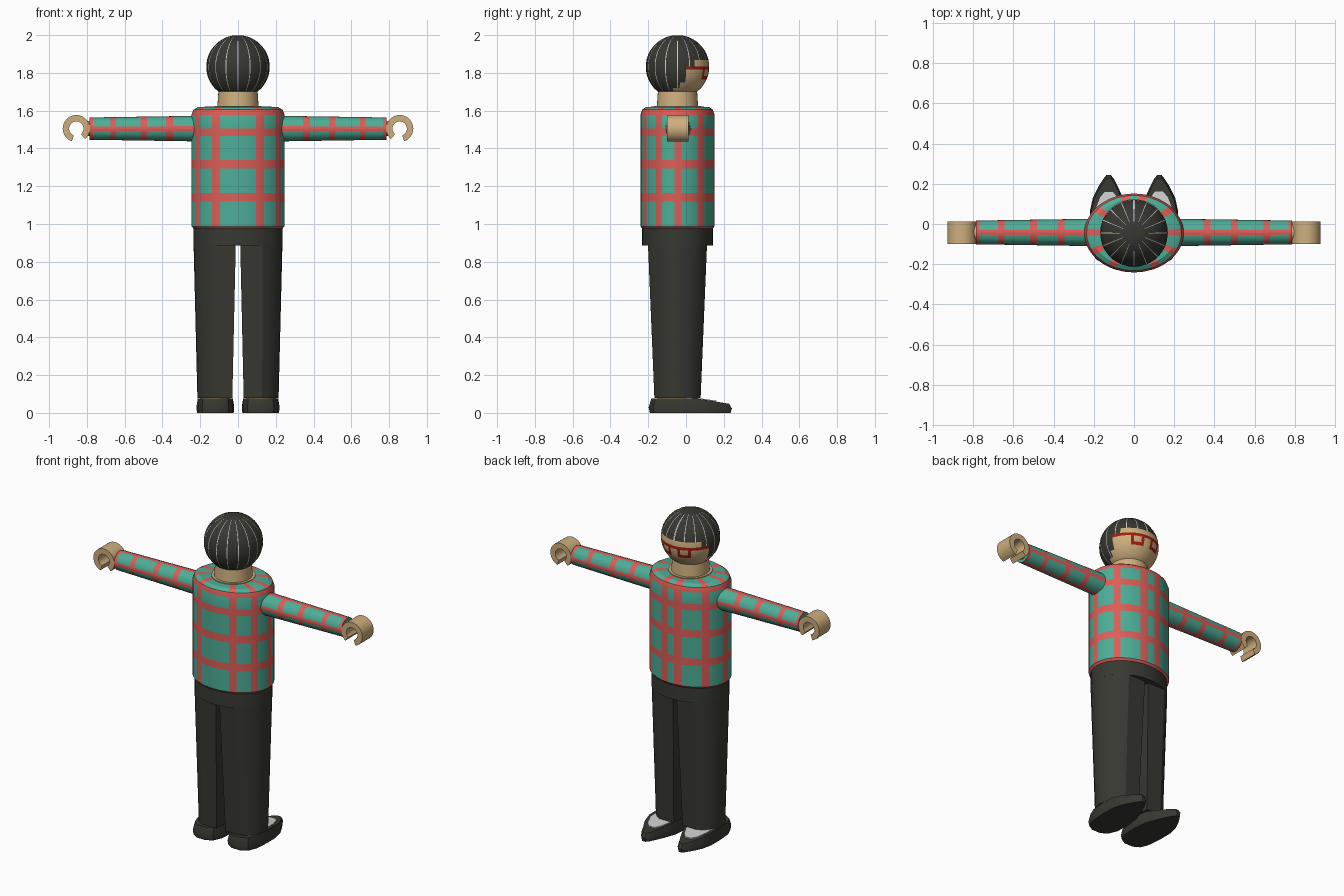
import bpy, bmesh, math
from math import sin, cos, radians

if "Cube" in bpy.data.objects:
    bpy.data.objects.remove(bpy.data.objects["Cube"])

CY = -0.045  # body axis in y


def material(name, rgb):
    m = bpy.data.materials.new(name)
    m.diffuse_color = (*rgb, 1)
    m.use_nodes = True
    m.node_tree.nodes["Principled BSDF"].inputs["Base Color"].default_value = m.diffuse_color
    return m


MATS = [material("teal_cloth", (0.075, 0.42, 0.31)),
        material("red_cloth", (0.72, 0.11, 0.095)),
        material("skin", (0.62, 0.43, 0.21)),
        material("black", (0.04, 0.04, 0.032)),
        material("light_grey", (0.62, 0.62, 0.62)),
        material("dark_red", (0.36, 0.012, 0.005))]
TEAL, RED, SKIN, BLACK, GREY, SPECS = range(6)


def loft(name, rings, paint, cap=None):
    """Skin a list of closed rings, cap both ends, colour faces by paint(ring, segment)."""
    bm = bmesh.new()
    vr = [[bm.verts.new(p) for p in r] for r in rings]
    n = len(vr[0])
    for i in range(len(vr) - 1):
        for j in range(n):
            k = (j + 1) % n
            f = bm.faces.new((vr[i][j], vr[i][k], vr[i + 1][k], vr[i + 1][j]))
            f.material_index = paint(i, j) if callable(paint) else paint
    for r in (vr[0], vr[-1]):
        f = bm.faces.new(r)
        f.material_index = cap if cap is not None else paint
    bmesh.ops.recalc_face_normals(bm, faces=bm.faces)
    me = bpy.data.meshes.new(name)
    bm.to_mesh(me)
    bm.free()
    for m in MATS:
        me.materials.append(m)
    ob = bpy.data.objects.new(name, me)
    bpy.context.collection.objects.link(ob)
    bpy.ops.object.select_all(action='DESELECT')
    ob.select_set(True)
    bpy.context.view_layer.objects.active = ob
    bpy.ops.object.shade_smooth_by_angle(angle=radians(30))
    return ob


def ellipse(rx, ry, z, angles):
    return [(rx * sin(radians(a)), CY - ry * cos(radians(a)), z) for a in angles]


def cuts(step, edges):
    """Regular angles merged with stripe edges, dropping regular ones too near an edge."""
    base = [a for a in range(-180, 180, step) if all(abs(a - e) > step * 0.3 for e in edges)]
    return sorted(base + list(edges))


def mids(angles):
    out = [(a + b) / 2 for a, b in zip(angles, angles[1:] + [angles[0] + 360])]
    return [(m + 180) % 360 - 180 for m in out]


ROUND = list(range(-180, 180, 10))

# Plaid torso
stripes = [s * a for a in (28, 60, 91, 129, 169) for s in (-1, 1)]
ta = cuts(10, [a + d for a in stripes for d in (-5.5, 5.5)])
tm = mids(ta)
profile = [(.95, .975), (1, .988), (1, 1.12), (1, 1.165), (1, 1.295), (1, 1.34), (1, 1.465),
           (1, 1.505), (1, 1.578), (.955, 1.605), (.85, 1.62), (.48, 1.622)]


def torso_paint(i, j):
    return RED if i in (0, 2, 4, 6, 8) or any(abs(tm[j] - a) < 5 for a in stripes) else TEAL


loft("shirt_torso", [ellipse(.247 * k, .196 * k, z, ta) for k, z in profile], torso_paint, SKIN)

# Neck
loft("neck", [ellipse(r, r, z, ROUND) for r, z in ((.125, 1.618), (.125, 1.626))], SKIN)
loft("neck_column", [ellipse(r, r, z, ROUND) for r, z in ((.11, 1.61), (.102, 1.73))], SKIN)

# Head: hair with thin grey streaks, face and painted spectacles on the +y side
R, HZ = .168, 1.832
face_angles = (8, 14, 30, 36, 57, 74, 85, 102)
streaks = [22.5 * k for k in range(-5, 6)] + [s * a for a in (135, 157.5, 179) for s in (-1, 1)]
edges = {s * (180 - a) for a in face_angles for s in (-1, 1)}
edges |= {round(a + d, 2) for a in streaks for d in (-.8, .8)}
ha = cuts(10, sorted(edges))
hm = mids(ha)
hz = [1.672, 1.695, 1.72, 1.75, 1.765, 1.783, 1.80, 1.817, 1.835, 1.867, 1.89, 1.915, 1.94,
      1.96, 1.977, 1.99, 1.997]


def head_paint(i, j):
    z, a = (hz[i] + hz[i + 1]) / 2, 180 - abs(hm[j])
    limit = 102 if z < 1.72 else 85 if z < 1.75 else 74 if z < 1.835 else 57 if z < 1.867 else 0
    if a < limit:
        bar = 1.817 < z < 1.835
        frame = 1.765 < z < 1.835 and 8 < a < 36 and not (1.783 < z < 1.817 and 14 < a < 30)
        return SPECS if bar or frame else SKIN
    if 1.70 < z < 1.985 and any(abs(hm[j] - s) < .5 for s in streaks):
        return GREY
    return BLACK


head_rings = []
for z in hz:
    r = math.sqrt(R * R - (z - HZ) ** 2)
    head_rings.append(ellipse(r, r, z, ha))
loft("head", head_rings, head_paint, BLACK)

# Hips
loft("hips", [ellipse(.235, .187, z, ROUND) for z in (.885, .98)], BLACK)

# Sleeve pattern
aa = cuts(15, [c + d for c in (-90, 0, 90) for d in (-11, 11)] + [-169, 169])
am = mids(aa)
ax = [.2, .25, .345, .38, .482, .517, .645, .675, .768, .785]


def sleeve_paint(i, j):
    return RED if i in (2, 4, 6, 8) or min(abs(abs(am[j]) - c) for c in (0, 90, 180)) < 10 else TEAL


def tube(s, x, r, angles):
    return [(s * x, CY + .003 + r * sin(radians(a)), 1.505 + r * cos(radians(a))) for a in angles]


def leg_ring(z, x0, x1, k):
    """Elliptical outer side, flat front, back and inner sides."""
    t0 = math.degrees(math.asin(.13 / .235))
    pts = [(.012, .156)]
    for i in range(11):
        t = radians(t0 + (180 - 2 * t0) * i / 10)
        pts.append((.235 * sin(t), .187 * cos(t)))
    pts.append((.012, -.156))
    return [(x0 + (x - .012) / .223 * (x1 - x0), CY + y * k, z) for x, y in pts]


# Shoe outline: (y, inner x, outer x)
SHOE = [(-.198, .09, .15), (-.175, .05, .19), (-.12, .025, .213), (-.03, .02, .22),
        (.06, .03, .22), (.13, .055, .205), (.19, .082, .175), (.225, .1, .152), (.243, .115, .138)]


def shoe_ring(s, z, k, slope=0):
    pts = [(o, y) for y, i, o in SHOE] + [(i, y) for y, i, o in reversed(SHOE)]
    return [(s * (.12 + (x - .12) * k), .02 + (y - .02) * k, z - slope * max(0, y - .06))
            for x, y in pts]


for s, side in ((1, "right"), (-1, "left")):
    # Sleeve and wrist
    loft(side + "_sleeve", [tube(s, x, .068 - .009 * (x - .2) / .585, aa) for x in ax],
         sleeve_paint, TEAL)
    loft(side + "_wrist", [tube(s, x, .04, ROUND) for x in (.77, .815)], SKIN)

    # C-shaped hand, open underneath
    arc = []
    for i in range(31):
        t = radians(290 + 300 * i / 30)
        arc.append([(s * (.856 + r * cos(t)), y, 1.505 + r * sin(t))
                    for r, y in ((.038, -.1), (.072, -.1), (.072, .012), (.038, .012))])
    loft(side + "_hand", arc, SKIN)

    # Trouser leg and ankle
    leg = [leg_ring(.08, .03, .215, .785), leg_ring(.885, .012, .235, 1)]
    loft(side + "_leg", [[(s * x, y, z) for x, y, z in r] for r in leg], BLACK)
    loft(side + "_ankle", [[(s * (.122 + .08 * sin(radians(a))), CY + .105 * cos(radians(a)), z)
                            for a in ROUND] for z in (.06, .09)], SKIN)

    # Shoe with pale insert in front of the leg
    loft(side + "_shoe", [shoe_ring(s, 0, .97), shoe_ring(s, .03, 1, .03),
                          shoe_ring(s, .076, .93, .15)], BLACK)
    patch = [(.05, .0), (.055, .075), (.082, .135), (.105, .162), (.145, .162), (.17, .135),
             (.193, .075), (.195, .0)]
    loft(side + "_shoe_insert", [[(s * x, y, z - .15 * max(0, y - .06)) for x, y in patch]
                                 for z in (.073, .0795)], GREY)
